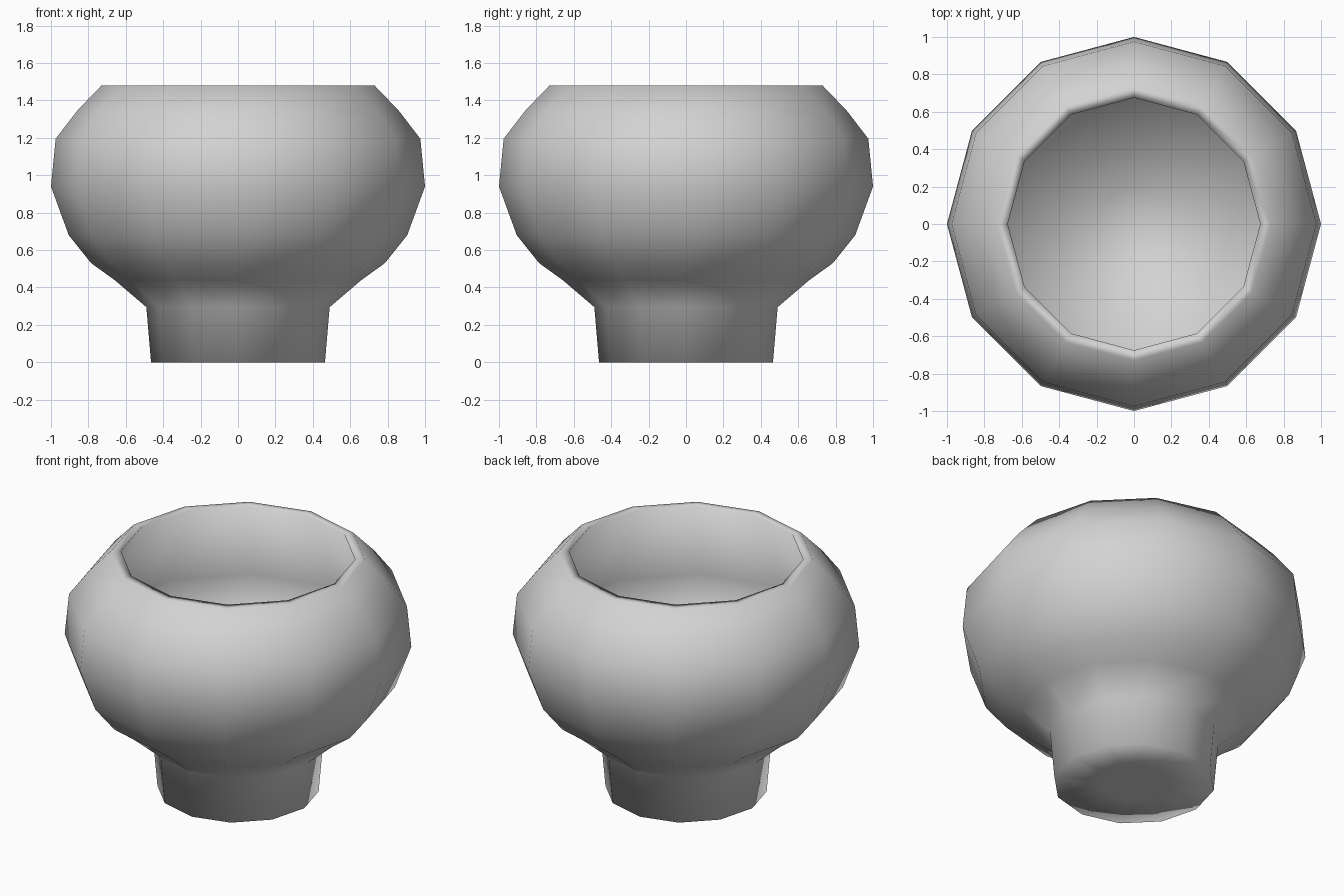
import bpy
import bmesh
from math import cos, sin, tau

cube = bpy.data.objects.get("Cube")
if cube:
    bpy.data.objects.remove(cube, do_unlink=True)

SIDES = 12

# Half cross-sections as (radius, height)
FOOT = [(0, 0), (0.2, 0), (0.465, 0), (0.49, 0.295)]
BODY = [(0.66, 0.44), (0.785, 0.53), (0.905, 0.68), (1, 0.94),
        (0.975, 1.195), (0.86, 1.345), (0.73, 1.48)]
INSIDE = [(0.675, 1.48), (0.93, 0.93), (0.83, 0.72), (0.66, 0.5),
          (0.42, 0.3), (0.2, 0.19), (0, 0.15)]


def make_material(name, color):
    mat = bpy.data.materials.new(name)
    mat.use_nodes = True
    mat.diffuse_color = color
    for node in mat.node_tree.nodes:
        if node.type == "BSDF_PRINCIPLED":
            node.inputs["Base Color"].default_value = color
    return mat


def lathe(name, profile, material):
    """Turn a profile that starts and ends on the axis into a closed solid."""
    bm = bmesh.new()
    rings = []
    for r, z in profile:
        if r == 0:
            rings.append([bm.verts.new((0, 0, z))] * SIDES)
        else:
            angles = [tau * i / SIDES for i in range(SIDES)]
            rings.append([bm.verts.new((r * cos(a), r * sin(a), z)) for a in angles])
    for low, high in zip(rings, rings[1:]):
        for i in range(SIDES):
            j = (i + 1) % SIDES
            corners = dict.fromkeys((low[i], low[j], high[j], high[i]))
            bm.faces.new(list(corners)).smooth = True
    bmesh.ops.recalc_face_normals(bm, faces=bm.faces)
    mesh = bpy.data.meshes.new(name)
    bm.to_mesh(mesh)
    bm.free()
    mesh.materials.append(material)
    obj = bpy.data.objects.new(name, mesh)
    bpy.context.scene.collection.objects.link(obj)
    return obj


# Hollow bowl on a short foot, smooth all over
grey = make_material("light grey", (0.65, 0.65, 0.65, 1))
lathe("footed_bowl", FOOT + BODY + INSIDE, grey)
